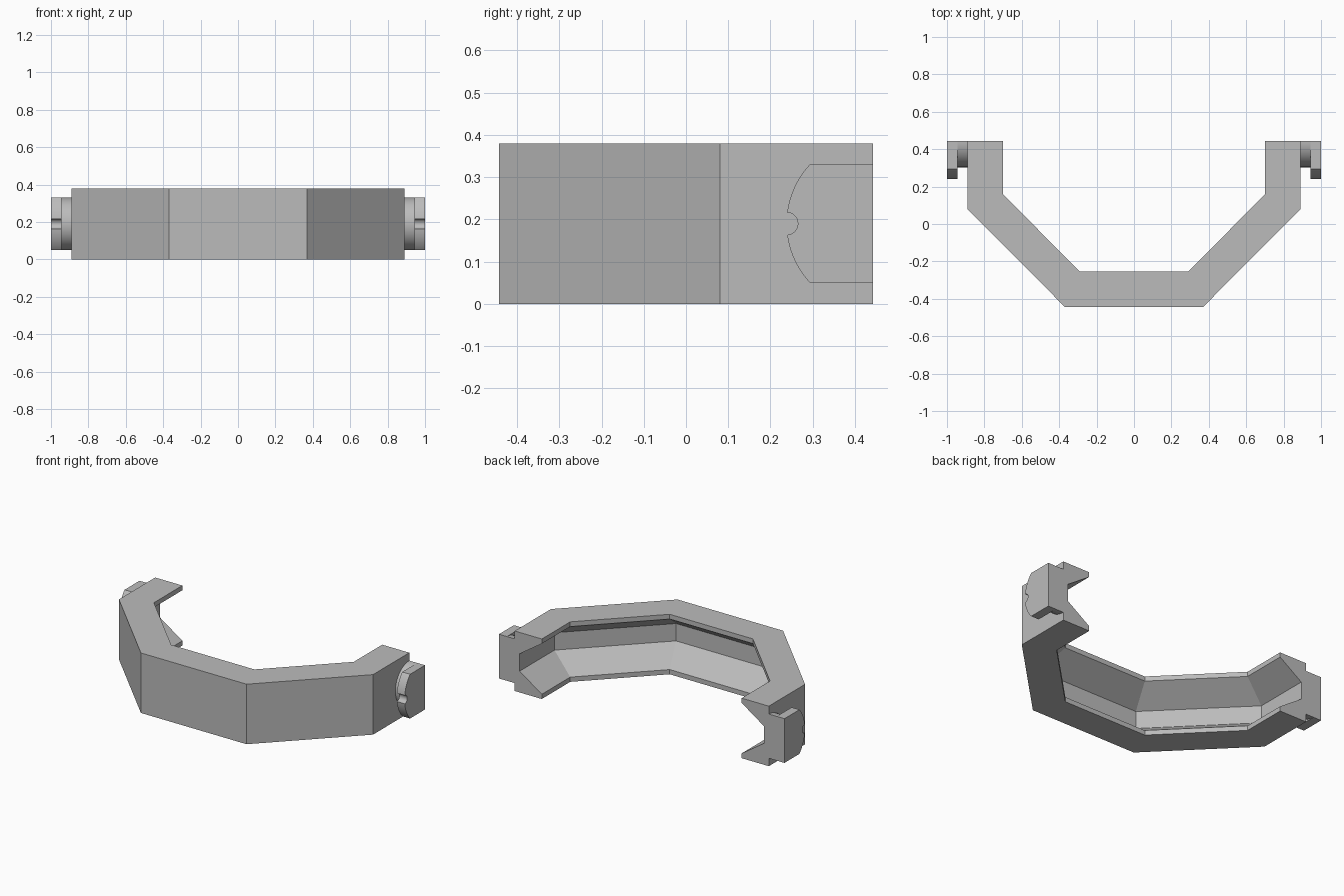
import bpy, bmesh, math

if "Cube" in bpy.data.objects:
    bpy.data.objects.remove(bpy.data.objects["Cube"])

steel = bpy.data.materials.new("grey metal")
steel.diffuse_color = (0.5, 0.5, 0.5, 1)
steel.use_nodes = True
steel.node_tree.nodes["Principled BSDF"].inputs["Base Color"].default_value = steel.diffuse_color


def make_object(name, bm):
    bmesh.ops.recalc_face_normals(bm, faces=bm.faces[:])
    mesh = bpy.data.meshes.new(name)
    bm.to_mesh(mesh)
    bm.free()
    mesh.materials.append(steel)
    obj = bpy.data.objects.new(name, mesh)
    bpy.context.collection.objects.link(obj)
    return obj


def skin(bm, rings):
    """Join matching closed rings of points and cap both ends."""
    rows = [[bm.verts.new(p) for p in ring] for ring in rings]
    n = len(rows[0])
    for a, b in zip(rows, rows[1:]):
        for i in range(n):
            j = (i + 1) % n
            bm.faces.new((a[i], a[j], b[j], b[i]))
    bm.faces.new(rows[0])
    bm.faces.new(rows[-1])


# Half-octagon band: (depth from the outside, height) section with a trapezoid groove
H = 0.38
section = [(0, 0), (0.19, 0), (0.19, 0.03), (0.035, 0.135),
           (0.035, 0.245), (0.19, 0.35), (0.19, H), (0, H)]
miter = math.tan(math.radians(22.5))
# Outer path point with its inward direction at each mitred corner
path = [((-0.89, 0.443), (1, 0)), ((-0.89, 0.08), (1, miter)),
        ((-0.37, -0.443), (miter, 1)), ((0.37, -0.443), (-miter, 1)),
        ((0.89, 0.08), (-1, miter)), ((0.89, 0.443), (-1, 0))]
bm = bmesh.new()
skin(bm, [[(x + dx * d, y + dy * d, z) for d, z in section]
          for (x, y), (dx, dy) in path])
make_object("clamp_band", bm)


def arc(cy, cz, r, a0, a1, n):
    """Points on an arc in the y-z plane, angles in degrees."""
    return [(cy + r * math.cos(math.radians(a0 + (a1 - a0) * i / n)),
             cz + r * math.sin(math.radians(a0 + (a1 - a0) * i / n)))
            for i in range(n + 1)]


# Lug outlines: a half-round neck and a wider cap with a notched round nose
CY, CZ = 0.443, 0.19
neck = arc(CY, CZ, 0.14, 90, 270, 32)
edge = math.degrees(math.asin(0.14 / 0.205))
notch = 7.5
cap = ([(CY, CZ + 0.14)]
       + arc(CY, CZ, 0.205, 180 - edge, 180 - notch, 12)
       + arc(CY - 0.205, CZ, 0.027, 75, -75, 12)
       + arc(CY, CZ, 0.205, 180 + notch, 180 + edge, 12)
       + [(CY, CZ - 0.14)])

for side, label in ((-1, "left"), (1, "right")):
    for part, outline, x0, x1 in (("neck", neck, 0.89, 0.945),
                                  ("cap", cap, 0.945, 1.0)):
        bm = bmesh.new()
        skin(bm, [[(side * x, y, z) for y, z in outline] for x in (x0, x1)])
        obj = make_object(f"{label}_lug_{part}", bm)
        bpy.ops.object.select_all(action='DESELECT')
        obj.select_set(True)
        bpy.context.view_layer.objects.active = obj
        bpy.ops.object.shade_smooth_by_angle(angle=math.radians(30))
